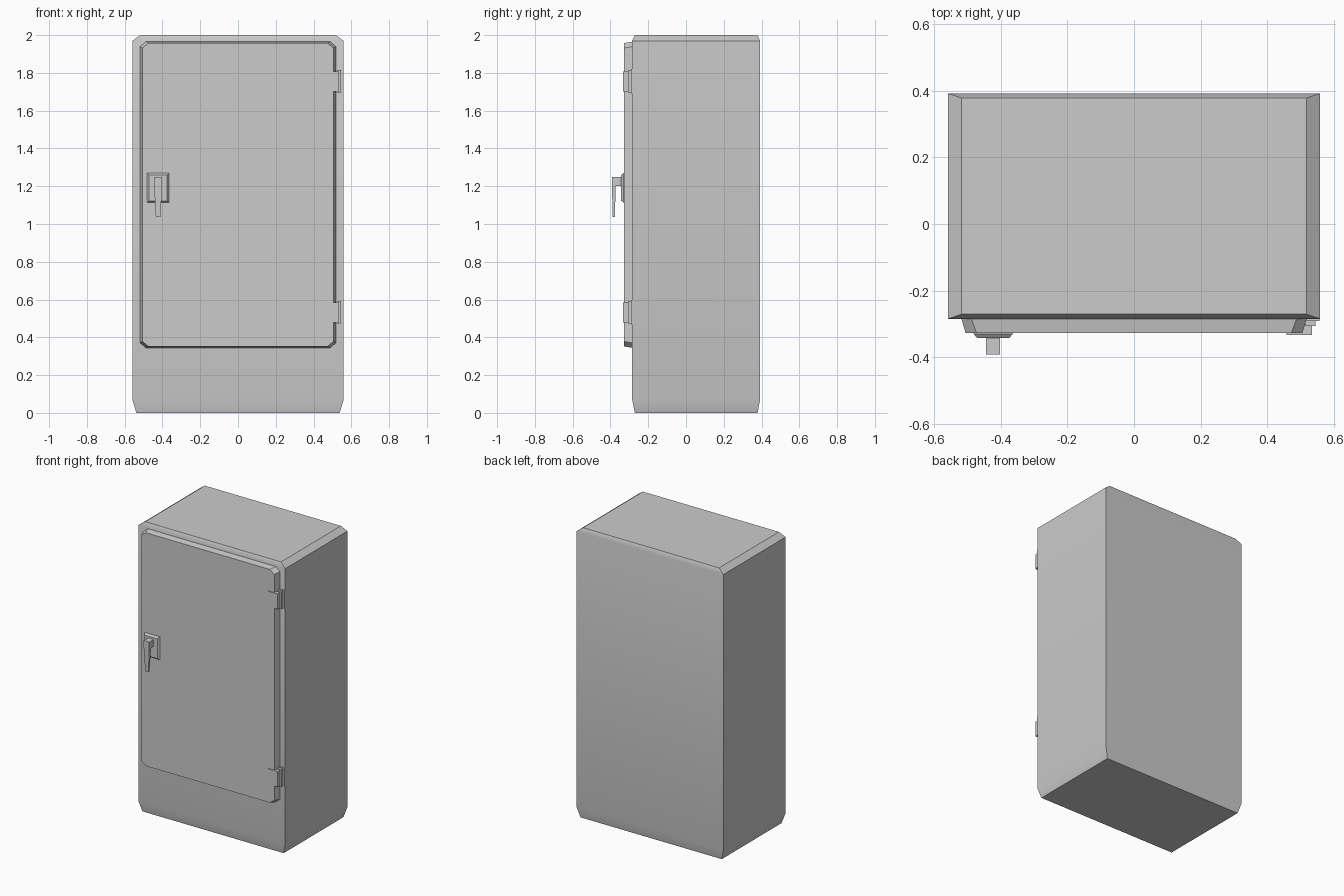
import bpy, bmesh

if "Cube" in bpy.data.objects:
    bpy.data.objects.remove(bpy.data.objects["Cube"])


def loft(name, rings, smooth=False):
    """Solid skinned through a list of equal-length closed rings, capped at both ends."""
    bm = bmesh.new()
    loops = [[bm.verts.new(p) for p in ring] for ring in rings]
    n = len(loops[0])
    for a, b in zip(loops, loops[1:]):
        for i in range(n):
            j = (i + 1) % n
            bm.faces.new((a[i], a[j], b[j], b[i]))
    bm.faces.new(loops[0][::-1])
    bm.faces.new(loops[-1])
    bmesh.ops.recalc_face_normals(bm, faces=bm.faces)
    mesh = bpy.data.meshes.new(name)
    bm.to_mesh(mesh)
    bm.free()
    ob = bpy.data.objects.new(name, mesh)
    bpy.context.collection.objects.link(ob)
    if smooth:
        bpy.ops.object.select_all(action='DESELECT')
        bpy.context.view_layer.objects.active = ob
        ob.select_set(True)
        bpy.ops.object.shade_smooth_by_angle(angle=0.6)
    return ob


def rect_z(x0, x1, y0, y1, z):
    return [(x0, y0, z), (x1, y0, z), (x1, y1, z), (x0, y1, z)]


def rect_y(x0, x1, z0, z1, y):
    return [(x0, y, z0), (x1, y, z0), (x1, y, z1), (x0, y, z1)]


def octagon_y(hx, z0, z1, cx, cz, y):
    """Rectangle facing the front with its four corners cut off."""
    return [(-hx + cx, y, z0), (hx - cx, y, z0), (hx, y, z0 + cz), (hx, y, z1 - cz),
            (hx - cx, y, z1), (-hx + cx, y, z1), (-hx, y, z1 - cz), (-hx, y, z0 + cz)]


# Cabinet body with tapered foot and bevelled top
loft("cabinet_body", [
    rect_z(-0.538, 0.538, -0.271, 0.379, 0.0),
    rect_z(-0.559, 0.559, -0.285, 0.392, 0.07),
    rect_z(-0.559, 0.559, -0.285, 0.392, 1.97),
    rect_z(-0.518, 0.518, -0.271, 0.379, 2.0)], smooth=True)

# Door panel
loft("door", [
    octagon_y(0.520, 0.344, 1.966, 0.030, 0.026, -0.280),
    octagon_y(0.506, 0.352, 1.958, 0.033, 0.026, -0.328)])

# Latch plate, stem and tapering lever
loft("latch_plate", [
    rect_y(-0.482, -0.364, 1.113, 1.270, -0.325),
    rect_y(-0.482, -0.364, 1.113, 1.270, -0.330),
    rect_y(-0.471, -0.375, 1.123, 1.260, -0.343)])
loft("latch_stem", [
    rect_y(-0.444, -0.402, 1.200, 1.248, -0.340),
    rect_y(-0.444, -0.402, 1.200, 1.248, -0.376)])
loft("latch_lever", [
    rect_z(-0.435, -0.411, -0.388, -0.377, 1.038),
    rect_z(-0.444, -0.402, -0.392, -0.372, 1.200),
    rect_z(-0.444, -0.402, -0.392, -0.372, 1.248)])

# Hinges: base plate, knuckle and front leaf
for label, z in (("upper", 1.755), ("lower", 0.532)):
    loft(label + "_hinge_base", [
        rect_y(0.515, 0.557, z - 0.065, z + 0.065, -0.283),
        rect_y(0.515, 0.557, z - 0.065, z + 0.065, -0.291)])
    loft(label + "_hinge_knuckle", [
        rect_y(0.515, 0.545, z - 0.060, z + 0.060, -0.288),
        rect_y(0.515, 0.545, z - 0.060, z + 0.060, -0.307)])
    loft(label + "_hinge_leaf", [
        rect_y(0.458, 0.535, z - 0.053, z + 0.053, -0.300),
        rect_y(0.458, 0.535, z - 0.053, z + 0.053, -0.334)])
